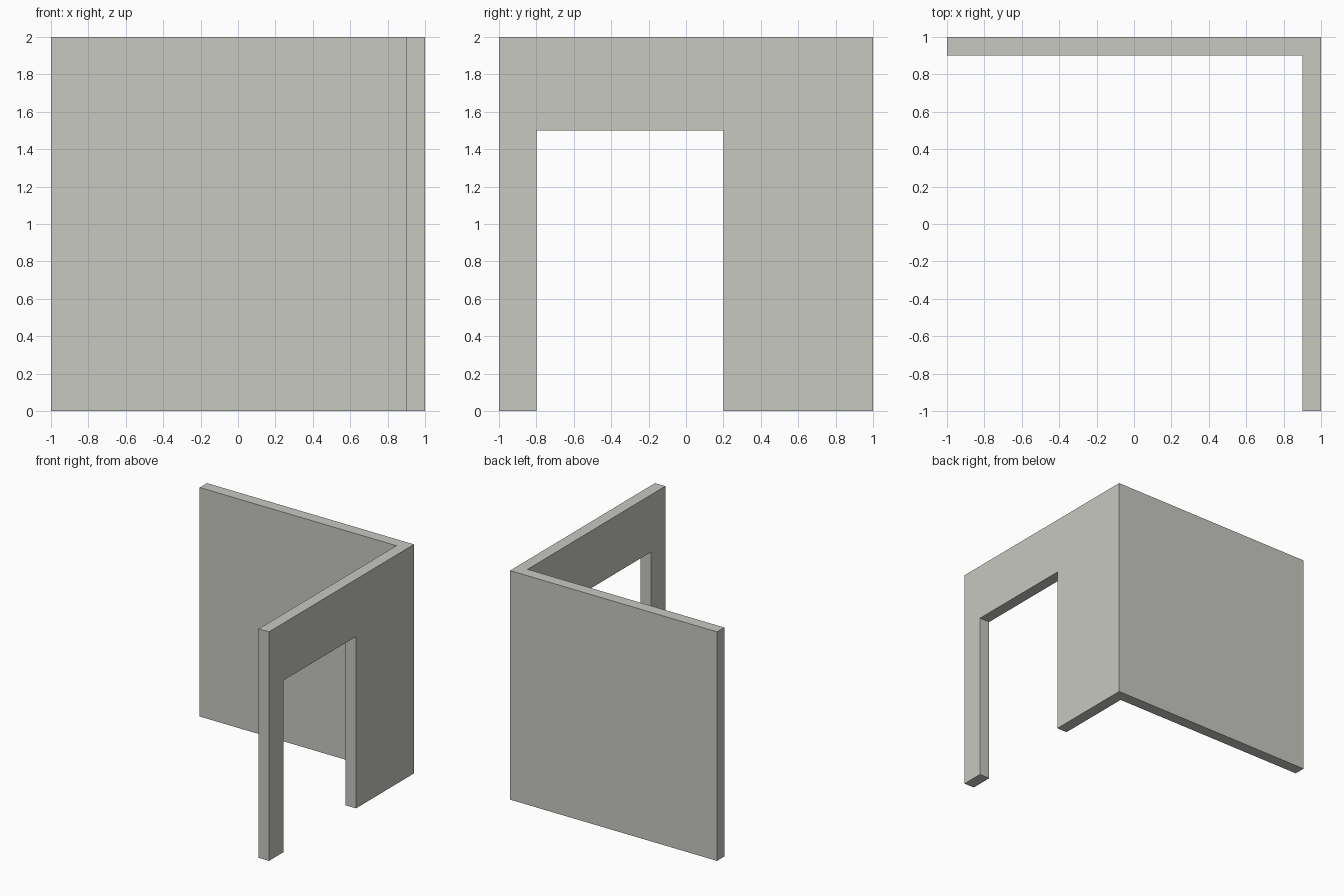
import bpy, bmesh

if "Cube" in bpy.data.objects:
    bpy.data.objects.remove(bpy.data.objects["Cube"])

plaster = bpy.data.materials.new("warm grey plaster")
plaster.diffuse_color = (0.578, 0.578, 0.54, 1)
plaster.use_nodes = True
plaster.node_tree.nodes["Principled BSDF"].inputs["Base Color"].default_value = plaster.diffuse_color


def prism(name, outline, z0, z1):
    """Extrude a closed xy outline from z0 up to z1."""
    bm = bmesh.new()
    base = bm.faces.new([bm.verts.new((x, y, z0)) for x, y in outline])
    top = bmesh.ops.extrude_face_region(bm, geom=[base])["geom"]
    bmesh.ops.translate(bm, vec=(0, 0, z1 - z0),
                        verts=[v for v in top if isinstance(v, bmesh.types.BMVert)])
    bmesh.ops.recalc_face_normals(bm, faces=bm.faces)
    mesh = bpy.data.meshes.new(name)
    bm.to_mesh(mesh)
    bm.free()
    mesh.materials.append(plaster)
    obj = bpy.data.objects.new(name, mesh)
    bpy.context.collection.objects.link(obj)
    return obj


# Corner walls: back wall and right wall as one L-shaped solid
walls = prism("corner_walls", [(-1, 1), (-1, 0.9), (0.9, 0.9), (0.9, -1), (1, -1), (1, 1)], 0, 2)

# Doorway cut through the right wall
cutter = prism("doorway_cutter", [(0.8, -0.8), (1.1, -0.8), (1.1, 0.2), (0.8, 0.2)], -0.1, 1.5)
cutter.hide_render = True
cut = walls.modifiers.new("doorway", "BOOLEAN")
cut.operation = "DIFFERENCE"
cut.solver = "EXACT"
cut.object = cutter
bpy.context.view_layer.objects.active = walls
bpy.ops.object.modifier_apply(modifier=cut.name)
bpy.data.objects.remove(cutter)
